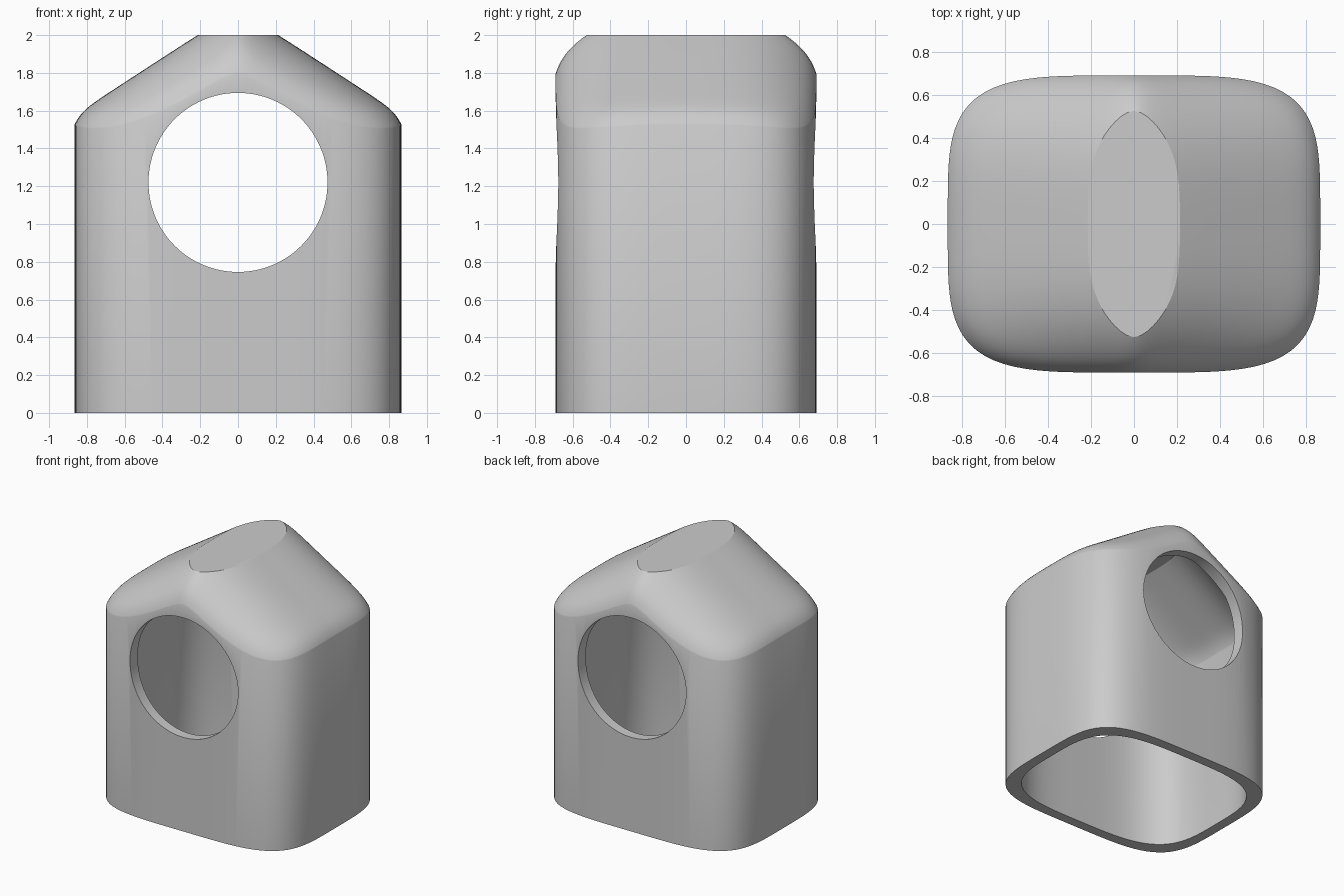
import bpy, bmesh, math

cube = bpy.data.objects.get("Cube")
if cube:
    bpy.data.objects.remove(cube, do_unlink=True)

grey = bpy.data.materials.new("light grey")
grey.use_nodes = True
grey.diffuse_color = (0.6, 0.6, 0.6, 1)
grey.node_tree.nodes["Principled BSDF"].inputs["Base Color"].default_value = (0.6, 0.6, 0.6, 1)

SEGMENTS = 128
RINGS = 30


def roof_height(u, v, s):
    """Soft gable: ridge along y, drooping ends, rounded eaves. u, v in -1..1."""
    ridge = 2.145 - 0.655 * math.hypot(0.865 * u, 0.06)
    droop = 0.26 * (1 - 0.4 * u * u) * abs(v) ** 3.3
    return ridge - droop - 0.05 * s ** 25


def house_solid(name, half_x, half_y, power, base, lower, cap):
    """Rounded-box walls with a soft gable roof cut flat at the cap height."""
    bm = bmesh.new()

    def ring(s, height=None):
        verts = []
        for i in range(SEGMENTS):
            a = 2 * math.pi * i / SEGMENTS
            c, d = math.cos(a), math.sin(a)
            r = s / (abs(c) ** power + abs(d) ** power) ** (1 / power)
            u, v = r * c, r * d
            z = roof_height(u, v, s) - lower if height is None else height
            verts.append(bm.verts.new((half_x * u, half_y * v, z)))
        return verts

    # Floor ring, then roof rings packed closer together near the eaves
    rings = [ring(1, base)]
    rings += [ring(1 - (k / RINGS) ** 1.6) for k in range(RINGS)]
    for low, high in zip(rings, rings[1:]):
        for i in range(SEGMENTS):
            j = (i + 1) % SEGMENTS
            bm.faces.new((low[i], low[j], high[j], high[i]))
    peak = bm.verts.new((0, 0, roof_height(0, 0, 0) - lower))
    for i in range(SEGMENTS):
        bm.faces.new((rings[-1][i], rings[-1][(i + 1) % SEGMENTS], peak))
    bm.faces.new(rings[0][::-1])

    # Flat ridge top
    cut = bmesh.ops.bisect_plane(bm, geom=bm.verts[:] + bm.edges[:] + bm.faces[:],
                                 plane_co=(0, 0, cap), plane_no=(0, 0, 1), clear_outer=True)
    rim = [e for e in cut["geom_cut"] if isinstance(e, bmesh.types.BMEdge)]
    bmesh.ops.contextual_create(bm, geom=rim)
    bmesh.ops.recalc_face_normals(bm, faces=bm.faces)

    mesh = bpy.data.meshes.new(name)
    bm.to_mesh(mesh)
    bm.free()
    mesh.materials.append(grey)
    obj = bpy.data.objects.new(name, mesh)
    bpy.context.collection.objects.link(obj)
    return obj


shell = house_solid("house_shell", 0.865, 0.69, 4.2, 0, 0, 2.0)
cavity = house_solid("cavity_cutter", 0.785, 0.61, 3.6, -0.2, 0.09, 1.92)

# Round opening through front and back
bpy.ops.mesh.primitive_cylinder_add(vertices=128, radius=0.474, depth=2,
                                    location=(0, 0, 1.22), rotation=(math.pi / 2, 0, 0))
opening = bpy.context.object
opening.name = "opening_cutter"
opening.data.materials.append(grey)

bpy.ops.object.select_all(action="DESELECT")
bpy.context.view_layer.objects.active = shell
shell.select_set(True)
for cutter in (cavity, opening):
    cutter.hide_render = True
    mod = shell.modifiers.new("cut", "BOOLEAN")
    mod.operation = "DIFFERENCE"
    mod.solver = "EXACT"
    mod.object = cutter
    bpy.ops.object.modifier_apply(modifier=mod.name)
    bpy.data.objects.remove(cutter, do_unlink=True)

bpy.ops.object.shade_smooth_by_angle(angle=math.radians(32))
